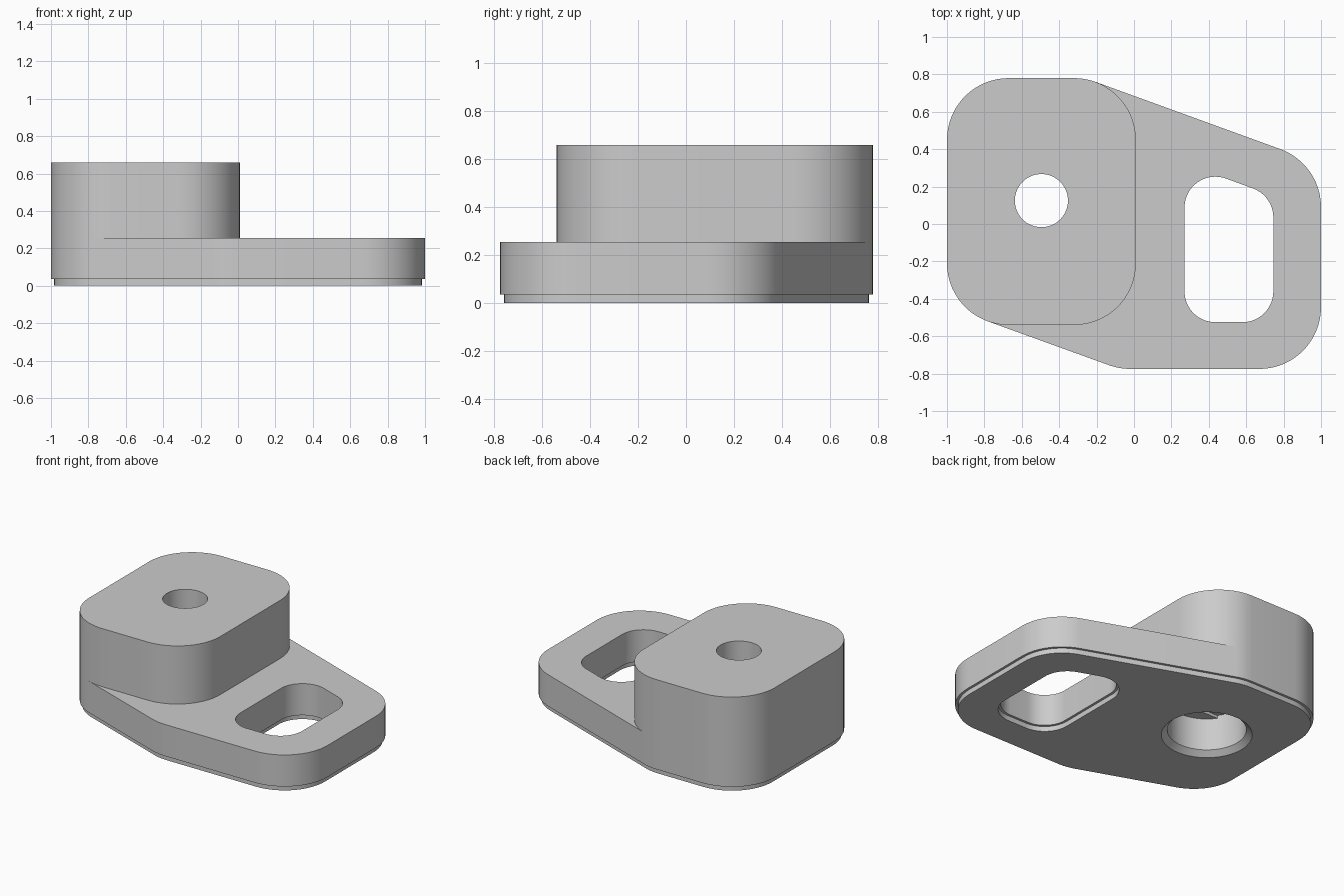
import bpy, bmesh, math

cube = bpy.data.objects.get("Cube")
if cube:
    bpy.data.objects.remove(cube, do_unlink=True)

grey = bpy.data.materials.new("light grey")
grey.use_nodes = True
colour = (0.6, 0.6, 0.6, 1)
grey.diffuse_color = colour
grey.node_tree.nodes["Principled BSDF"].inputs["Base Color"].default_value = colour

STEP = math.radians(6)


def rounded(centres, radius):
    """Outline of a belt round equal circles, listed counter-clockwise."""
    points, n = [], len(centres)
    for i, (x, y) in enumerate(centres):
        px, py = centres[i - 1]
        nx, ny = centres[(i + 1) % n]
        start = math.atan2(y - py, x - px) - math.pi / 2
        end = math.atan2(ny - y, nx - x) - math.pi / 2
        while end < start:
            end += math.tau
        # shared angle steps keep matching corners flush between parts
        angles = [start]
        k = math.floor(start / STEP) + 1
        while k * STEP < end - 0.01:
            if k * STEP > start + 0.01:
                angles.append(k * STEP)
            k += 1
        angles.append(end)
        points += [(x + radius * math.cos(a), y + radius * math.sin(a)) for a in angles]
    return points


def circle(x, y, radius, sides=64):
    return [(x + radius * math.cos(math.tau * i / sides),
             y + radius * math.sin(math.tau * i / sides)) for i in range(sides)]


def box(x, y, half_x, half_y):
    return [(x - half_x, y - half_y), (x + half_x, y - half_y),
            (x + half_x, y + half_y), (x - half_x, y + half_y)]


def solid(name, bottom, z0, z1, top=None):
    """Closed prism, or a tapered one when a top outline is given."""
    bm = bmesh.new()
    low = [bm.verts.new((x, y, z0)) for x, y in bottom]
    high = [bm.verts.new((x, y, z1)) for x, y in top or bottom]
    bm.faces.new(low[::-1])
    bm.faces.new(high)
    for i in range(len(low)):
        j = (i + 1) % len(low)
        bm.faces.new((low[i], low[j], high[j], high[i]))
    mesh = bpy.data.meshes.new(name)
    bm.to_mesh(mesh)
    bm.free()
    mesh.materials.append(grey)
    ob = bpy.data.objects.new(name, mesh)
    bpy.context.collection.objects.link(ob)
    return ob


def combine(target, other, operation):
    mod = target.modifiers.new(operation, "BOOLEAN")
    mod.operation, mod.solver, mod.object = operation, "EXACT", other
    bpy.ops.object.select_all(action="DESELECT")
    bpy.context.view_layer.objects.active = target
    target.select_set(True)
    bpy.ops.object.modifier_apply(modifier=mod.name)
    bpy.data.objects.remove(other, do_unlink=True)


# Main outlines
R, LIP, FOOT, PLATE, TOP = 0.33, 0.017, 0.035, 0.255, 0.66
base = [(-0.67, 0.45), (-0.67, -0.21), (-0.02, -0.445),
        (0.67, -0.445), (0.67, 0.09), (-0.32, 0.45)]
post = [(-0.67, 0.45), (-0.67, -0.21), (-0.32, -0.21), (-0.32, 0.45)]
slot = [(0.435, 0.088), (0.435, -0.36), (0.58, -0.36), (0.58, 0.035)]

# Plate with a recessed foot, and the raised block
body = solid("mounting_bracket", rounded(base, R), FOOT, PLATE)
combine(body, solid("raised_block", rounded(post, R), PLATE, TOP), "UNION")
combine(body, solid("foot", rounded(base, R - LIP), 0, 0.1), "UNION")

# Slot, slightly wider at the foot
combine(body, solid("slot_cut", rounded(slot, 0.165), -0.1, 0.4), "DIFFERENCE")
combine(body, solid("slot_lip_cut", rounded(slot, 0.165 + LIP), -0.1, FOOT), "DIFFERENCE")

# Bolt hole with a chamfered counterbore and a stepped ceiling
HX, HY, HOLE, BORE, DEPTH, LAYER = -0.495, 0.125, 0.142, 0.25, 0.26, 0.02
chord = math.sqrt(BORE ** 2 - HOLE ** 2)
channel = []
for sign in (1, -1):
    for i in range(9):
        a = math.asin(HOLE / BORE) * (i / 4 - 1)
        channel.append((HX + sign * BORE * math.cos(a), HY + sign * BORE * math.sin(a)))
combine(body, solid("bolt_hole_cut", circle(HX, HY, HOLE), 0.1, 0.8), "DIFFERENCE")
combine(body, solid("counterbore_cut", circle(HX, HY, BORE), -0.1, DEPTH), "DIFFERENCE")
combine(body, solid("chamfer_cut", circle(HX, HY, 0.325), -FOOT, FOOT,
                    circle(HX, HY, BORE)), "DIFFERENCE")
combine(body, solid("channel_cut", channel, 0.2, DEPTH + LAYER), "DIFFERENCE")
combine(body, solid("square_cut", box(HX, HY, HOLE, HOLE), 0.2, DEPTH + 2 * LAYER),
        "DIFFERENCE")

bpy.ops.object.select_all(action="DESELECT")
body.select_set(True)
bpy.context.view_layer.objects.active = body
bpy.ops.object.shade_smooth_by_angle(angle=math.radians(30))
